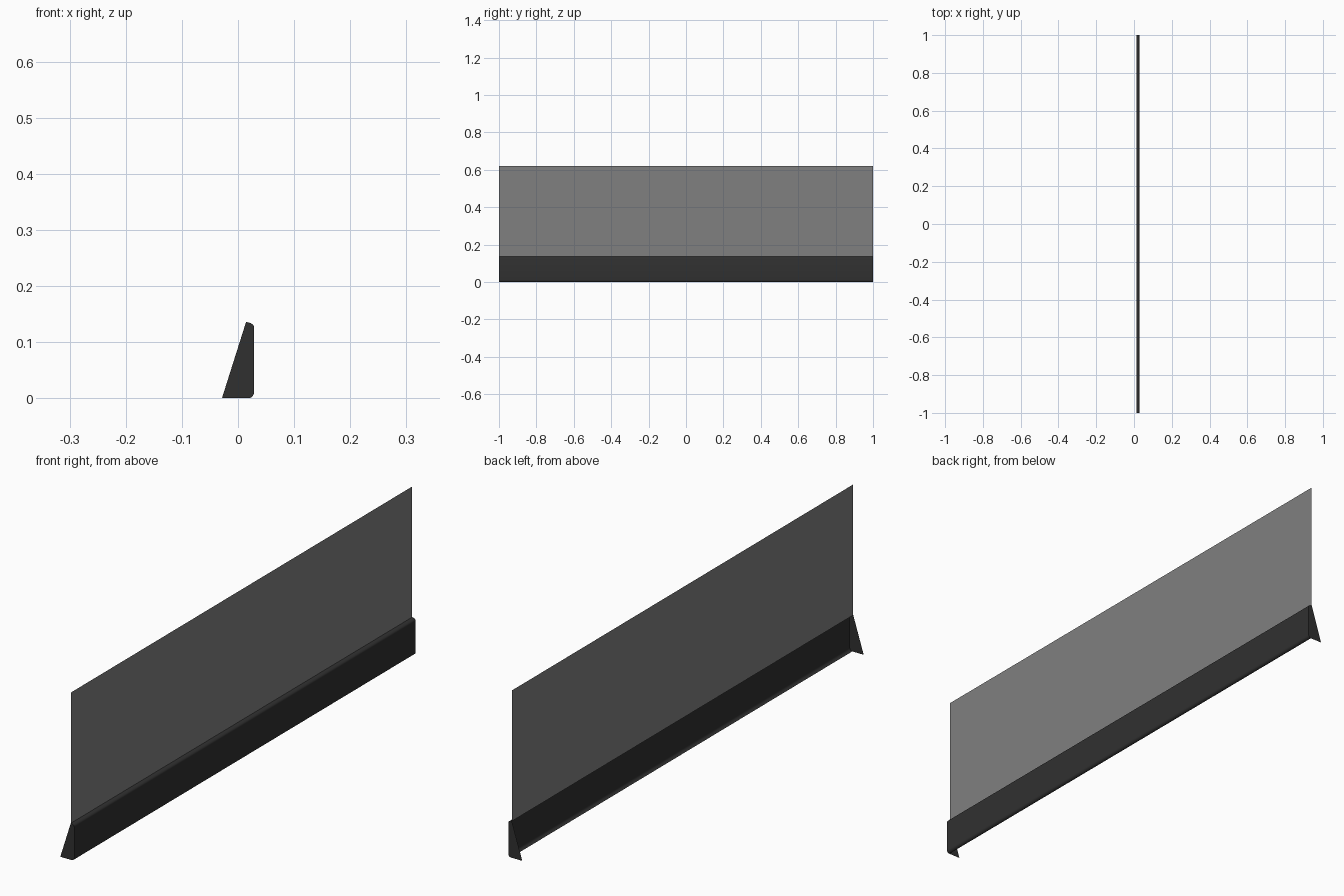
import bpy, bmesh, math

if "Cube" in bpy.data.objects:
    bpy.data.objects.remove(bpy.data.objects["Cube"])


def material(name, rgb):
    m = bpy.data.materials.new(name)
    m.diffuse_color = (*rgb, 1)
    m.use_nodes = True
    m.node_tree.nodes["Principled BSDF"].inputs["Base Color"].default_value = m.diffuse_color
    return m


def build(name, verts, faces, mat, smooth=False):
    me = bpy.data.meshes.new(name)
    me.from_pydata(verts, [], faces)
    me.materials.append(mat)
    if smooth:
        me.shade_smooth()
    ob = bpy.data.objects.new(name, me)
    bpy.context.collection.objects.link(ob)
    return ob


def arc(cx, cz, rx, rz, a0, a1, n=5):
    angles = [math.radians(a0 + (a1 - a0) * i / n) for i in range(n + 1)]
    return [(cx + rx * math.cos(a), cz + rz * math.sin(a)) for a in angles]


dark = material("dark_metal", (0.03, 0.03, 0.03))
grey = material("grey_glass", (0.216, 0.216, 0.216))

X, TOP_X, TOP_Z, R = 0.0286, 0.0143, 0.1357, 0.0105

# Open rail: wall with a rounded lip at the top and the bottom
profile = (arc(TOP_X, TOP_Z - 0.0095, X - TOP_X, 0.0095, 90, 0)
           + arc(X - R, R, R, R, 0, -90))
n = len(profile)
verts = [(x, y, z) for y in (-1, 1) for x, z in profile]
faces = [(i + 1, i, n + i, n + i + 1) for i in range(n - 1)]
faces = [tuple(reversed(f)) for f in faces]
rail = build("rail", verts, faces, dark, smooth=True)

# Sheet end caps, closing the rail and flaring out to the sloped open side
outline = [(-X, 0)] + list(reversed(profile))
for name, y in (("front_end_cap", -1), ("back_end_cap", 1)):
    order = list(range(len(outline)))
    if y > 0:
        order.reverse()
    build(name, [(x, y, z) for x, z in outline], [order], dark)

# Upright glass sheet standing on the top lip
build("glass_panel",
      [(TOP_X, -1, TOP_Z), (TOP_X, 1, TOP_Z), (TOP_X, 1, 0.62), (TOP_X, -1, 0.62)],
      [(0, 1, 2, 3)], grey)

# Keep the rail's faces pointing outward (+x on the wall)
bm = bmesh.new()
bm.from_mesh(rail.data)
bm.normal_update()
if sum(f.normal.x * f.calc_area() for f in bm.faces) < 0:
    bmesh.ops.reverse_faces(bm, faces=bm.faces[:])
bm.to_mesh(rail.data)
bm.free()
